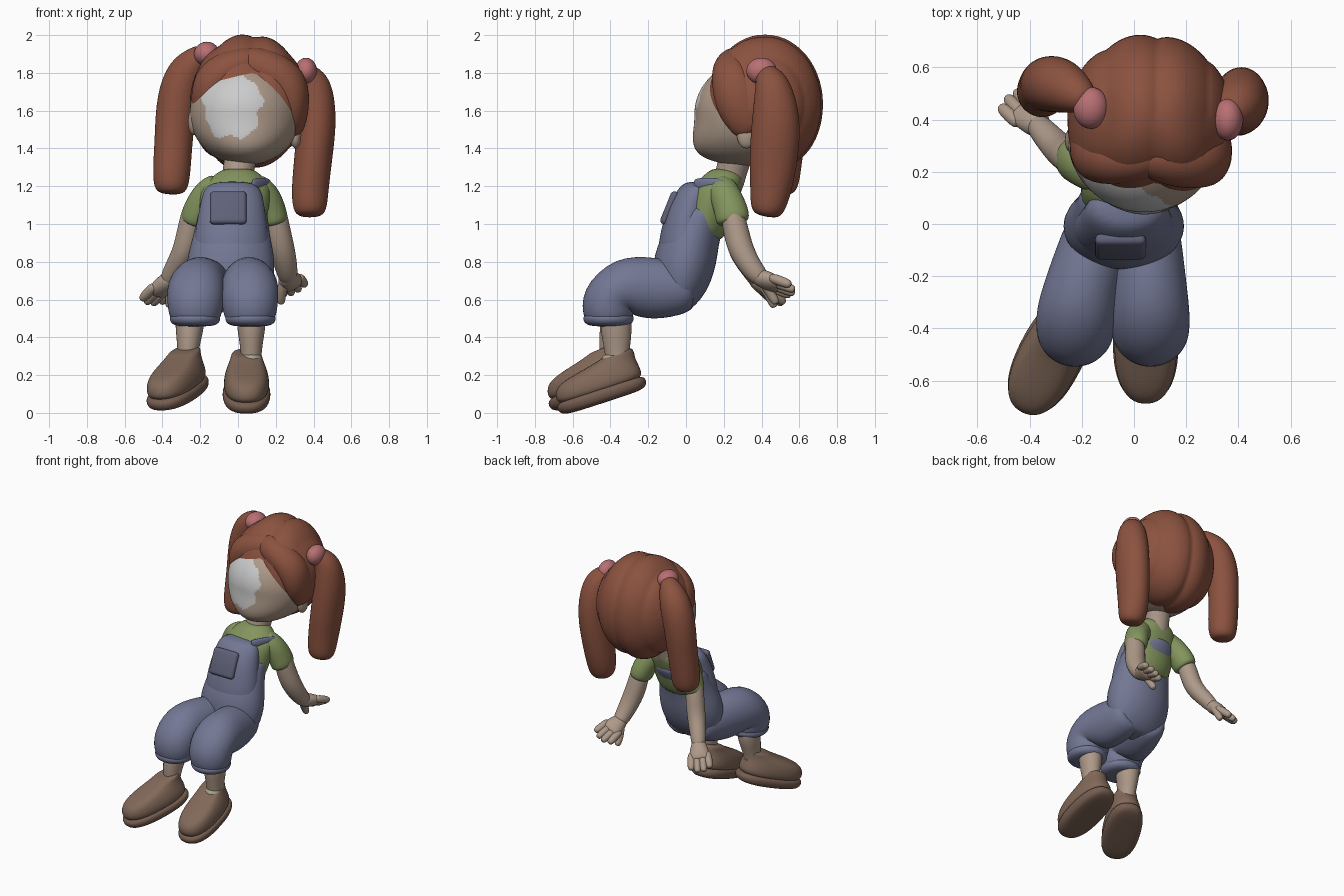
import bpy, bmesh, math
from mathutils import Vector, Matrix

if "Cube" in bpy.data.objects:
    bpy.data.objects.remove(bpy.data.objects["Cube"])


def material(name, rgb):
    m = bpy.data.materials.new(name)
    m.diffuse_color = (*rgb, 1)
    m.use_nodes = True
    m.node_tree.nodes["Principled BSDF"].inputs["Base Color"].default_value = m.diffuse_color
    return m


SKIN = material("skin", (.42, .32, .25))
PALE = material("pale", (.60, .60, .58))
HAIR = material("hair", (.26, .085, .05))
PINK = material("pink", (.48, .16, .17))
BLUE = material("denim", (.17, .185, .295))
DARK = material("dark_denim", (.115, .12, .19))
GREEN = material("shirt", (.23, .30, .11))
SHOE = material("shoe", (.22, .14, .10))
SOLE = material("sole", (.18, .11, .08))
SOCK = material("sock", (.40, .37, .26))


def finish(name, bm, mat, sub=0):
    bmesh.ops.recalc_face_normals(bm, faces=bm.faces)
    for f in bm.faces:
        f.smooth = True
    me = bpy.data.meshes.new(name)
    bm.to_mesh(me)
    bm.free()
    me.materials.append(mat)
    ob = bpy.data.objects.new(name, me)
    bpy.context.collection.objects.link(ob)
    if sub:
        ob.modifiers.new("smooth", "SUBSURF").levels = sub
        ob.modifiers["smooth"].render_levels = sub
    return ob


def tube(name, pts, mat, flat=False, ref=(1, 0, 0), n=12, cap=.35, power=1):
    """Loft through (x, y, z, r) or (x, y, z, r_side, r_other) with rounded ends."""
    def wave(v):
        return math.copysign(abs(v) ** power, v)

    P = [Vector(p[:3]) for p in pts]
    rings = []
    for i, p in enumerate(pts):
        t = Vector((0, 0, 1)) if flat else (P[min(i + 1, len(P) - 1)] - P[max(i - 1, 0)]).normalized()
        a = Vector(ref)
        a = (a - t * a.dot(t)).normalized()
        rings.append([P[i], a, t.cross(a), p[3] / .955, p[-1] / .955, t])
    for k in (0, -1):
        c, a, b, ra, rb, t = rings[k]
        d = t * (min(ra, rb) * cap) * (-1 if k == 0 else 1)
        end = [c + d, a, b, ra * .6, rb * .6, t]
        rings.insert(0, end) if k == 0 else rings.append(end)
    bm = bmesh.new()
    loops = [[bm.verts.new(c + a * ra * wave(math.cos(s * math.tau / n)) + b * rb * wave(math.sin(s * math.tau / n)))
              for s in range(n)] for c, a, b, ra, rb, t in rings]
    for u, v in zip(loops, loops[1:]):
        for s in range(n):
            bm.faces.new((u[s], u[(s + 1) % n], v[(s + 1) % n], v[s]))
    bm.faces.new(loops[0])
    bm.faces.new(loops[-1])
    return finish(name, bm, mat, 2)


def ball(name, center, radii, mat, u=32, v=20, shape=None):
    """Ellipsoid with its poles along x, optionally reshaped per unit point."""
    bm = bmesh.new()
    bmesh.ops.create_uvsphere(bm, u_segments=u, v_segments=v, radius=1,
                              matrix=Matrix.Rotation(math.pi / 2, 4, 'Y'))
    for w in bm.verts:
        q = shape(w.co.copy()) if shape else w.co
        w.co = [center[i] + q[i] * radii[i] for i in range(3)]
    return finish(name, bm, mat)


# Head: full lower face, with the pale patch on the front
def face_shape(q):
    if q.y < 0 and q.z < 0:
        q.y *= 1 + .75 * q.z * q.z
    return q


head = ball("head", (.04, .335, 1.585), (.295, .29, .275), SKIN, 144, 110, face_shape)
head.data.materials.append(PALE)
for f in head.data.polygons:
    x, y, z = f.center
    ang = math.atan2(z - 1.63, x + .03)
    edge = 1 + .07 * math.sin(5 * ang) + .05 * math.sin(9 * ang + 1)
    if y < .25 and math.hypot((x + .03) / .155, (z - 1.63) / .18) < edge:
        f.material_index = 1
ball("left_ear", (-.235, .32, 1.54), (.03, .05, .07), SKIN)
ball("right_ear", (.305, .32, 1.47), (.03, .05, .07), SKIN)
tube("neck", [(-.005, .22, 1.2, .085), (.0, .24, 1.28, .08), (.02, .27, 1.38, .09)], SKIN)


# Hair cap: front-to-back grooves and squared front corners
def hair_shape(q):
    k = .95 + .07 * abs(math.sin((q.x - .09) * math.pi / .62)) ** .6
    if q.y < 0:
        r = math.hypot(q.x, q.y)
        sq = r / max((abs(q.x) ** 3 + abs(q.y) ** 3) ** (1 / 3), 1e-6)
        fade = min(1, max(0, (q.z + .6) / .5))
        q.x *= 1 + (sq - 1) * .8 * fade
        q.y *= 1 + (sq - 1) * fade
        k = max(k, .98 * fade)
    q.y *= k
    q.z *= k
    if q.z < 0:
        q.y += .1 * q.z * q.z
        q.x -= .08 * q.z * q.z
        q.z *= .94
    return q


ball("hair_cap", (.06, .42, 1.635), (.315, .303, .365), HAIR, 56, 64, hair_shape)
tube("right_fringe", [(.05, .27, 1.855, .09), (.17, .235, 1.825, .10), (.265, .25, 1.75, .115),
                      (.295, .28, 1.64, .13, .09), (.285, .35, 1.51, .11, .07)], HAIR, ref=(0, 1, 0))
tube("left_fringe", [(.07, .27, 1.855, .09), (-.05, .245, 1.83, .095), (-.135, .26, 1.76, .11),
                     (-.175, .30, 1.66, .12, .08), (-.175, .38, 1.55, .09, .06)], HAIR, ref=(0, 1, 0))

# Pigtails and their ties
tube("right_pigtail", [(.36, .42, 1.80, .06), (.405, .46, 1.75, .095), (.42, .48, 1.56, .105, .13),
                       (.40, .465, 1.36, .10, .13), (.38, .45, 1.18, .098, .11), (.38, .43, 1.07, .09)], HAIR)
tube("left_pigtail", [(-.19, .48, 1.90, .06), (-.275, .53, 1.82, .105), (-.325, .54, 1.66, .11),
                      (-.34, .53, 1.46, .10), (-.35, .51, 1.30, .10), (-.355, .50, 1.19, .093)], HAIR)
ball("right_hair_tie", (.36, .40, 1.81), (.058, .08, .07), PINK)
ball("left_hair_tie", (-.165, .445, 1.90), (.068, .08, .065), PINK)

# Shirt and sleeves
tube("shirt", [(-.03, .09, .95, .17, .13), (-.02, .13, 1.1, .18, .13), (-.01, .17, 1.2, .185, .135),
               (0, .20, 1.26, .12, .10)], GREEN, flat=True, n=16)
tube("right_sleeve", [(.08, .18, 1.2, .08), (.145, .21, 1.15, .082), (.18, .24, 1.07, .075, .09),
                      (.197, .25, 1.01, .073, .09)], GREEN, cap=.1)
tube("left_sleeve", [(-.10, .18, 1.2, .08), (-.17, .21, 1.15, .082), (-.217, .24, 1.07, .076, .088),
                     (-.24, .255, 1.01, .073, .086)], GREEN, cap=.1)

# Overalls: body, back panel, bib, pocket, strap
tube("overalls_body", [(-.04, -.045, .55, .15, .075), (-.04, -.025, .64, .21, .135), (-.04, -.01, .78, .235, .168),
                       (-.035, .015, .91, .205, .155), (-.03, .065, 1.02, .183, .145), (-.025, .10, 1.09, .175, .14)],
     BLUE, flat=True, n=16, cap=.1)
tube("back_panel", [(-.03, .08, 1.0, .17, .14), (-.025, .125, 1.08, .165, .14), (-.02, .155, 1.14, .15, .135)],
     BLUE, flat=True, n=16, cap=.1)
tube("bib", [(-.035, -.02, .82, .2, .135), (-.035, -.005, .97, .188, .125), (-.03, .02, 1.1, .165, .113),
             (-.03, .06, 1.19, .15, .098)], BLUE, flat=True, n=16)
bm = bmesh.new()
bmesh.ops.create_cube(bm, size=1, matrix=Matrix.Diagonal((.195, .045, .185, 1)))
pocket = finish("pocket", bm, DARK)
pocket.matrix_world = Matrix.Translation((-.052, -.087, 1.085)) @ Matrix.Rotation(math.radians(-22), 4, 'X')
bev = pocket.modifiers.new("round", "BEVEL")
bev.width, bev.segments = .021, 3
tube("strap", [(.08, .05, 1.21, .03, .012), (.125, .10, 1.217, .03, .012), (.165, .19, 1.215, .025, .012)],
     BLUE, ref=(0, 0, 1))

# Legs: trouser leg, cuff, shin, sock and shoe
LEGS = [("left", (-.12, -.18, -.225, -.225, -.228), (-.255, -.37, -.265, -.395), (-.315, -.497, .085), -27),
        ("right", (.045, .055, .062, .062, .066), (.07, -.37, .07, -.365), (.045, -.437, .068), 0)]
for side, xs, (sx, sy, ax, ay), shoe_at, yaw in LEGS:
    shape = [(.02, .66, .125, .13), (-.17, .655, .135, .165), (-.34, .68, .15, .155),
             (-.42, .60, .147, .15), (-.41, .485, .134, .128)]
    tube(side + "_trouser_leg", [(x, *s) for x, s in zip(xs, shape)], BLUE, cap=.15, n=16)
    tube(side + "_cuff", [(xs[4], -.41, .47, .128), (xs[4], -.41, .52, .137)], BLUE, cap=.1, n=16)
    tube(side + "_shin", [(sx, sy, .54, .078), (sx, sy, .45, .076, .085), (ax, ay, .34, .055, .068),
                          (ax, ay, .22, .05)], SKIN)
    tube(side + "_sock", [(ax, ay - .01, .22, .062, .075), (ax, ay - .01, .30, .063, .077)],
         SOCK, flat=True, cap=.2)
    place = (Matrix.Translation(shoe_at) @ Matrix.Rotation(math.radians(yaw), 4, 'Z')
             @ Matrix.Rotation(math.radians(18), 4, 'X'))
    parts = [
        tube(side + "_sole", [(0, 0, -.01, .108, .22), (0, 0, .02, .124, .24), (0, 0, .06, .122, .237)],
             SOLE, flat=True, n=20, cap=.04, power=.82),
        tube(side + "_shoe_upper", [(0, 0, .05, .115, .23), (0, 0, .105, .118, .229), (0, .012, .155, .104, .208),
                                    (0, .09, .185, .085, .138), (0, .135, .205, .078, .092),
                                    (0, .145, .215, .07, .08)],
             SHOE, flat=True, n=20, cap=.05, power=.85),
        tube(side + "_shoe_strap", [(-.105, .06, .10, .035, .014), (-.08, .055, .165, .035, .014),
                                    (0, .05, .20, .035, .014), (.08, .055, .165, .035, .014),
                                    (.105, .06, .10, .035, .014)], SHOE, ref=(0, 1, 0))]
    for ob in parts:
        ob.matrix_world = place

# Arms and hands: flattened palm, four fingers and a thumb
ARMS = [("left", [(-.235, .24, 1.08, .06), (-.26, .265, .96, .063), (-.285, .285, .85, .062), (-.34, .345, .76, .053),
                  (-.37, .38, .70, .046)], (-.49, .58, -.6), (.8, .55, -.15), 1),
        ("right", [(.195, .24, 1.08, .06), (.21, .265, .96, .068), (.235, .29, .86, .068), (.258, .35, .76, .058),
                   (.265, .395, .715, .05)], (.18, .88, -.36), (.8, -.1, .45), -1)]
for side, path, aim, across, thumb in ARMS:
    tube(side + "_arm", path, SKIN)
    w, d, s = Vector(path[-1][:3]), Vector(aim).normalized(), Vector(across)
    s = (s - d * s.dot(d)).normalized()

    def at(along, off):
        return tuple(w + d * along + s * off)

    tube(side + "_palm", [(*at(-.02, 0), .048, .046), (*at(.04, 0), .064, .046), (*at(.10, 0), .072, .036)],
         SKIN, ref=s)
    for i in range(4):
        o = (i - 1.5) * .036
        L = .195 - abs(o) * .6
        tube(f"{side}_finger_{i + 1}", [(*at(.07, o), .028), (*at(.13, o * 1.1), .028), (*at(L, o * 1.15), .024)],
             SKIN, ref=s, n=8, cap=.6)
    drop = Vector((0, 0, -.06))
    tips = [Vector(at(a, thumb * o)) + drop * k for a, o, k in ((.01, .02, 0), (.05, .05, .5), (.085, .06, 1.1))]
    tube(side + "_thumb", [(*p, r) for p, r in zip(tips, (.028, .028, .025))], SKIN, ref=(0, 0, 1), n=8, cap=.6)
